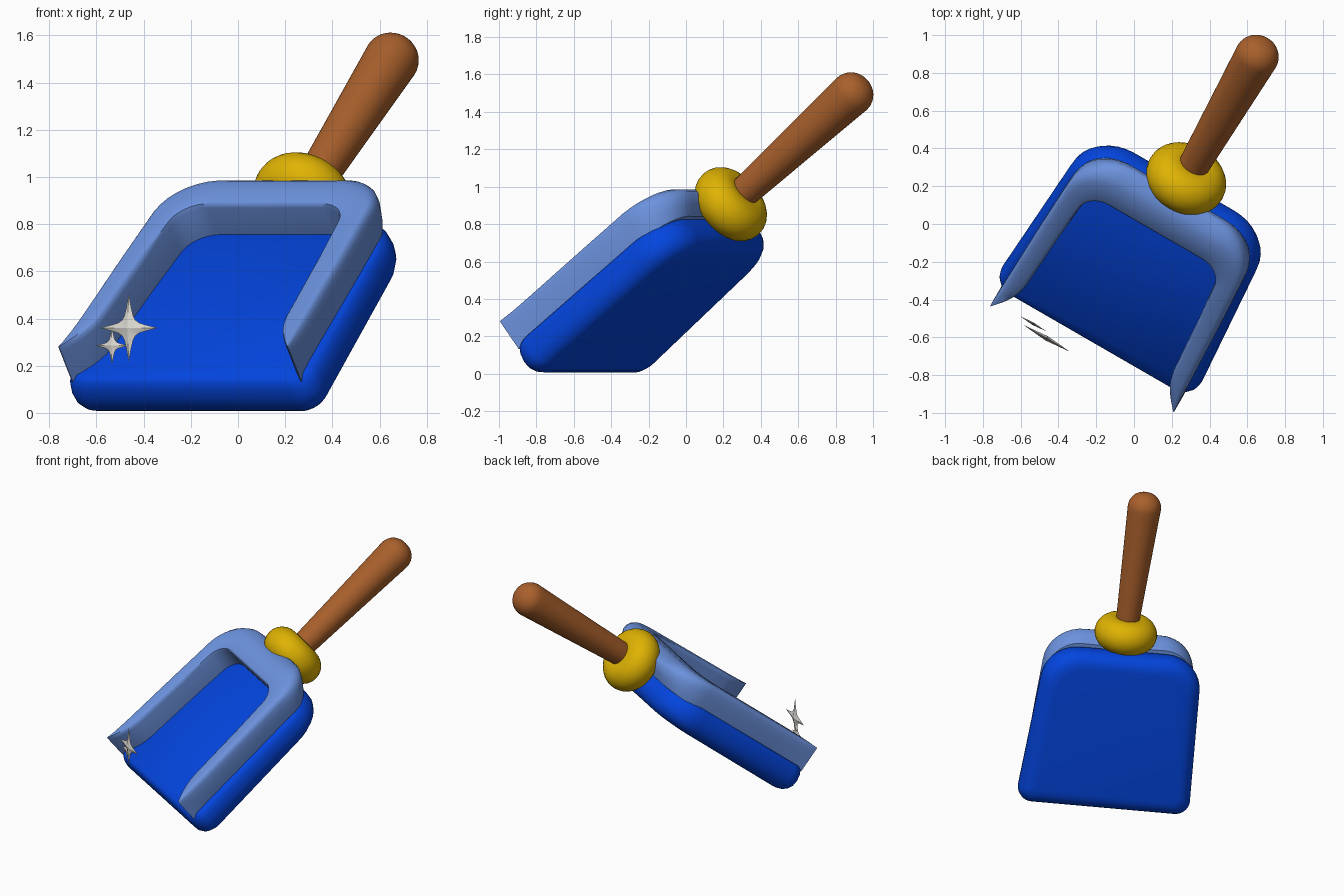
import bpy
import bmesh
import math
from mathutils import Matrix, Vector

cube = bpy.data.objects.get("Cube")
if cube:
    bpy.data.objects.remove(cube, do_unlink=True)

# Tilted frame shared by all parts: across, along the handle, out of the pan floor
YAW, TILT = math.radians(-30), math.radians(38.3)
FRAME = Matrix.Rotation(YAW, 4, 'Z') @ Matrix.Rotation(TILT, 4, 'X')
MID = 0.119   # centre line of the tool across the frame


def material(name, color):
    mat = bpy.data.materials.new(name)
    mat.use_nodes = True
    mat.diffuse_color = (*color, 1)
    bsdf = mat.node_tree.nodes["Principled BSDF"]
    bsdf.inputs["Base Color"].default_value = (*color, 1)
    bsdf.inputs["Roughness"].default_value = 0.6
    return mat


BLUE = material("deep blue", (0.001, 0.06, 0.74))
PALE = material("pale blue", (0.15, 0.29, 0.73))
GOLD = material("gold", (0.74, 0.45, 0.001))
WOOD = material("wood brown", (0.40, 0.118, 0.025))
SILVER = material("silver white", (0.72, 0.70, 0.65))


def finish(name, bm, mat, matrix, angle=40):
    bmesh.ops.remove_doubles(bm, verts=bm.verts, dist=0.0001)
    bmesh.ops.recalc_face_normals(bm, faces=bm.faces)
    mesh = bpy.data.meshes.new(name)
    bm.to_mesh(mesh)
    bm.free()
    mesh.materials.append(mat)
    ob = bpy.data.objects.new(name, mesh)
    bpy.context.collection.objects.link(ob)
    ob.matrix_world = matrix
    bpy.ops.object.select_all(action='DESELECT')
    ob.select_set(True)
    bpy.context.view_layer.objects.active = ob
    bpy.ops.object.shade_smooth_by_angle(angle=math.radians(angle))


def loft(rings, loop=False):
    """Skin a list of equal-length closed rings; cap the ends unless looped."""
    bm = bmesh.new()
    rows = [[bm.verts.new(p) for p in ring] for ring in rings]
    n = len(rows[0])
    pairs = list(zip(rows, rows[1:])) + ([(rows[-1], rows[0])] if loop else [])
    for a, b in pairs:
        for i in range(n):
            j = (i + 1) % n
            bm.faces.new((a[i], a[j], b[j], b[i]))
    if not loop:
        bm.faces.new(rows[0])
        bm.faces.new(rows[-1])
    return bm


def arc(cx, cy, r, steps=8):
    """Quarter circle from the side round to the back."""
    angles = [math.pi / 2 * i / steps for i in range(steps + 1)]
    return [(cx + r * math.cos(a), cy + r * math.sin(a)) for a in angles]


def mirrored(half):
    return half + [(-x, y) for x, y in reversed(half)]


# Pan base: rounded slab, slightly narrower at the back
def base_ring(inset, w):
    front, back = -0.45 + inset, 0.715 - inset
    wide, narrow = 0.61 - inset, 0.565 - inset
    rf, rb = 0.10 - inset * 0.5, 0.25 - inset * 0.5
    corner = [(x, -y) for x, y in reversed(arc(wide - rf, -front - rf, rf))]
    half = corner + arc(narrow - rb, back - rb, rb)
    return [(x + MID, y, w) for x, y in mirrored(half)]


base_profile = [(0.11, 0.312), (0.075, 0.316), (0.045, 0.329), (0.02, 0.353),
                (0.004, 0.388), (0, 0.43), (0.006, 0.475), (0.018, 0.505), (0.035, 0.52)]
finish("pan_base", loft([base_ring(d, w) for d, w in base_profile]), BLUE, FRAME, 50)


# Raised rim: U-shaped wall whose arms thin to a knife edge at the front
outer, inner, slope = [], [], []
for v in (-0.42, -0.405, -0.38, -0.35, -0.31, -0.26, -0.2, -0.1, 0.05, 0.2):
    out = 0.562 - 0.03 * (v + 0.42)
    inn = 0.45 - 0.055 * (v + 0.2)
    thin = max(0, (-0.2 - v) / 0.22) ** 2
    outer.append((out, v))
    inner.append((inn + thin * (out - inn - 0.004), v))
    slope.append(0)
corner = arc(0.53 - 0.27, 0.795 - 0.27, 0.27)
slope += [i / (len(corner) - 1) for i in range(len(corner))]
slope += slope[::-1]
outer = mirrored(outer + corner)
inner = mirrored(inner + arc(0.41 - 0.13, 0.56 - 0.13, 0.13))

# Wall section as (depth through the wall, height): upright on the arms, sloped at the back
arm_wall = [(0.1, 0.50), (0.03, 0.55), (0, 0.61), (0, 0.655), (0.05, 0.677), (0.14, 0.687),
            (0.3, 0.69), (0.85, 0.69), (0.95, 0.683), (1, 0.66), (1, 0.50)]
back_wall = [(0.3, 0.50), (0.12, 0.55), (0, 0.60), (0.02, 0.62), (0.1, 0.645), (0.25, 0.672),
             (0.42, 0.69), (0.93, 0.69), (0.98, 0.683), (1, 0.665), (1, 0.50)]
rim_rings = []
for (ox, oy), (ix, iy), t in zip(outer, inner, slope):
    ring = []
    for a, b in zip(arm_wall, back_wall):
        f, w = Vector(a).lerp(Vector(b), t)
        ring.append((ox + (ix - ox) * f + MID, oy + (iy - oy) * f, w))
    rim_rings.append(ring)
finish("pan_rim", loft(rim_rings), PALE, FRAME, 45)


# Collar and handle are turned around the long axis
def turned(profile, segments=40, loop=False):
    rings = []
    for r, v in profile:
        angles = [math.tau * i / segments for i in range(segments)]
        rings.append([(r * math.cos(a) + MID, v, r * math.sin(a) + 0.497) for a in angles])
    return loft(rings, loop=loop)


ring_angles = [math.tau * i / 24 for i in range(24)]
collar = [(0.1 + 0.12 * math.cos(a), 0.833 + 0.12 * math.sin(a)) for a in ring_angles]
finish("handle_collar", turned([(max(r, 0.01), v) for r, v in collar], loop=True), GOLD, FRAME)

grip = [(0.08, 0.8), (0.083, 0.95), (0.099, 1.35), (0.115, 1.74)]
grip += [(max(0.117 * math.cos(a) ** 0.9, 0.002), 1.785 + 0.108 * math.sin(a))
         for a in [math.pi / 2 * i / 10 for i in range(11)]]
finish("handle", turned(grip), WOOD, FRAME, 60)


# Upright four-pointed sparkles
def sparkle(name, center, size):
    bm = bmesh.new()
    rim = []
    for k in range(4):
        turn = Matrix.Rotation(k * math.pi / 2, 3, 'Y')
        for x, z in ((1, 0), (0.6, 0.085), (0.36, 0.15), (0.23, 0.23), (0.15, 0.36), (0.085, 0.6)):
            rim.append(bm.verts.new(turn @ Vector((x * size, 0, -z * size))))
    for side in (-1, 1):
        hub = bm.verts.new((0, side * size * 0.09, 0))
        for i, v in enumerate(rim):
            bm.faces.new((v, rim[(i + 1) % len(rim)], hub))
    place = Matrix.Translation(center) @ Matrix.Rotation(YAW, 4, 'Z')
    finish(name, bm, SILVER, place, 30)


sparkle("large_sparkle", (-0.463, -0.605, 0.36), 0.143)
sparkle("small_sparkle", (-0.534, -0.528, 0.285), 0.081)
